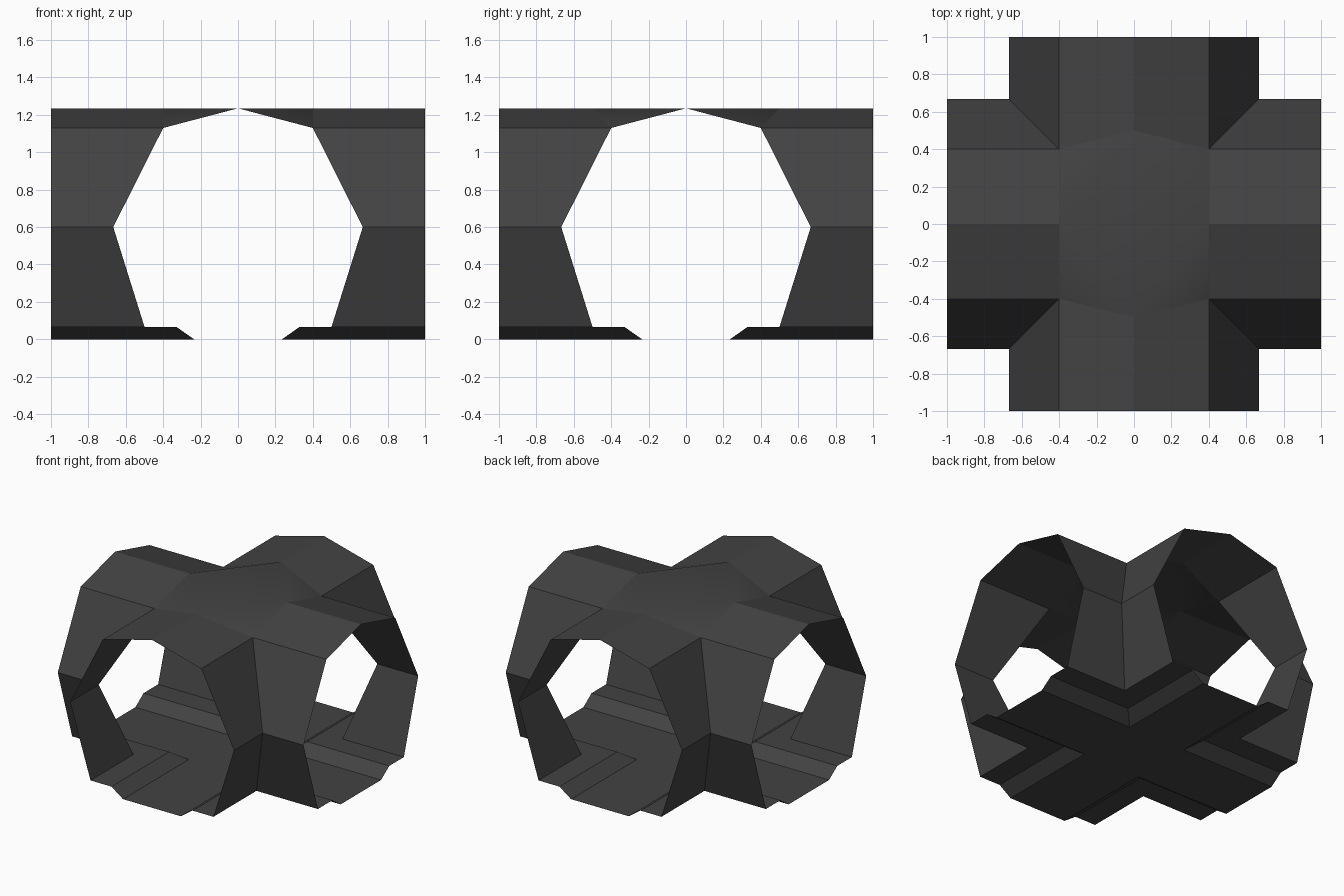
import bpy, bmesh
from mathutils import Vector

if "Cube" in bpy.data.objects:
    bpy.data.objects.remove(bpy.data.objects["Cube"], do_unlink=True)

# Single dark grey colour
grey = bpy.data.materials.new("dark_grey")
grey.use_nodes = True
grey.diffuse_color = (0.055, 0.055, 0.055, 1)
bsdf = next(n for n in grey.node_tree.nodes if n.type == 'BSDF_PRINCIPLED')
bsdf.inputs["Base Color"].default_value = grey.diffuse_color

TOP, EAVE, MID, LEDGE = 1.235, 1.13, 0.6, 0.067


def make_part(name, faces, smooth=False):
    """One quarter of a part, mirrored to all four corners. faces: (points, outward)."""
    bm = bmesh.new()
    for points, outward in faces:
        face = bm.faces.new([bm.verts.new(p) for p in points])
        face.normal_update()
        if face.normal.dot(outward) < 0:
            face.normal_flip()
        face.smooth = smooth
    bmesh.ops.remove_doubles(bm, verts=bm.verts, dist=0.0005)
    mesh = bpy.data.meshes.new(name)
    bm.to_mesh(mesh)
    bm.free()
    mesh.materials.append(grey)
    obj = bpy.data.objects.new(name, mesh)
    bpy.context.collection.objects.link(obj)
    mirror = obj.modifiers.new("mirror", 'MIRROR')
    mirror.use_axis = (True, True, False)
    mirror.use_clip = True
    mirror.merge_threshold = 0.001
    return obj


def strip(profile, swap):
    """Half a tunnel shell; each profile point is (side, height, mitre)."""
    faces = []
    for (a, za, ma), (b, zb, mb) in zip(profile, profile[1:]):
        points = [(a, 1, za), (a, ma, za), (b, mb, zb), (b, 1, zb)]
        outward = Vector(((a + b) / 2, 0, (za + zb) / 2 - MID))
        if swap:
            points = [(y, x, z) for x, y, z in points]
            outward = Vector((outward.y, outward.x, outward.z))
        faces.append((points, outward))
    return faces


# Shell sections, mitred where the two tunnels meet
walls = [(0.4, EAVE, 0.4), (0.667, MID, 0.667), (0.5, LEDGE, 0.5)]
floor = [(0.5, LEDGE, 0.5), (0.33, LEDGE, 0.33), (0.235, 0, 0.235), (0, 0, 0.235)]
for label, swap, ridge_end in (("long", False, 0.5), ("cross", True, 0.4)):
    roof = [(0, TOP, ridge_end), (0.4, EAVE, 0.4)]
    make_part(label + "_tunnel_roof", strip(roof, swap))
    make_part(label + "_tunnel_walls", strip(walls, swap))
    make_part(label + "_tunnel_floor", strip(floor, swap))

# Crossing: shallow cap above, flat channel floor below
up, down = Vector((0, 0, 1)), Vector((0, 0, -1))
side, end = (0.4, 0, TOP), (0, 0.5, TOP)
make_part("crossing_roof", [([side, (0.4, 0.4, EAVE), end], up),
                            ([(0, 0, TOP), side, end], up)], smooth=True)
c = 0.235
make_part("crossing_floor", [([(0, 0, 0), (c, 0, 0), (c, c, 0), (0, c, 0)], down)])
